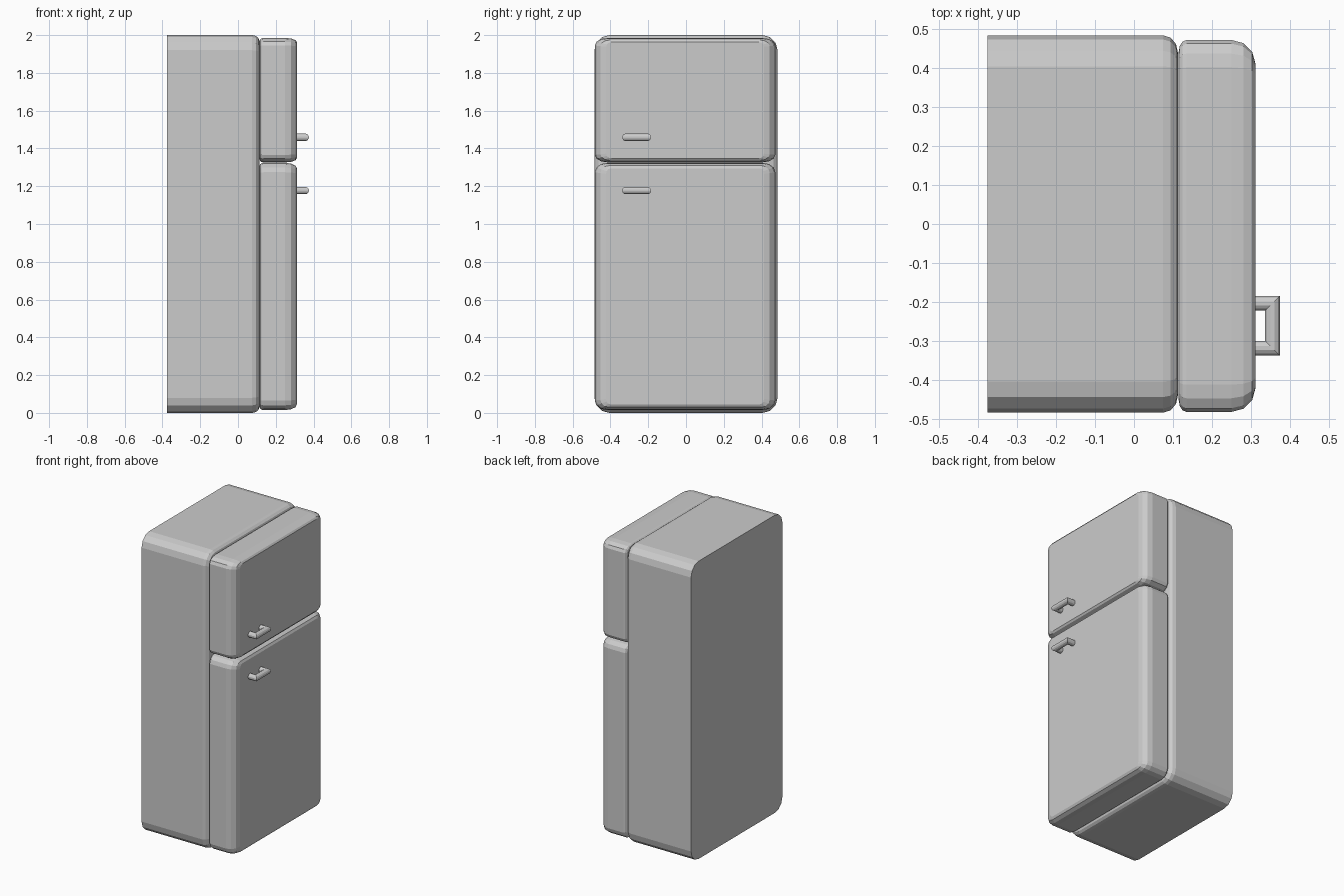
import bpy, bmesh
from math import sin, cos, pi

if "Cube" in bpy.data.objects:
    bpy.data.objects.remove(bpy.data.objects["Cube"])


def loft(name, rings):
    # Skin a series of closed rings and cap both ends
    bm = bmesh.new()
    loops = [[bm.verts.new(p) for p in ring] for ring in rings]
    n = len(loops[0])
    for a, b in zip(loops, loops[1:]):
        for i in range(n):
            j = (i + 1) % n
            bm.faces.new((a[i], a[j], b[j], b[i]))
    bm.faces.new(loops[0][::-1])
    bm.faces.new(loops[-1])
    bmesh.ops.recalc_face_normals(bm, faces=bm.faces)
    mesh = bpy.data.meshes.new(name)
    bm.to_mesh(mesh)
    bm.free()
    obj = bpy.data.objects.new(name, mesh)
    bpy.context.collection.objects.link(obj)
    return obj


def outline(x, y0, y1, z0, z1, ry, rz, seg=3):
    # Rounded rectangle in the YZ plane
    pts = []
    corners = [(y1 - ry, z1 - rz), (y0 + ry, z1 - rz),
               (y0 + ry, z0 + rz), (y1 - ry, z0 + rz)]
    for q, (cy, cz) in enumerate(corners):
        for k in range(seg + 1):
            a = pi / 2 * (q + k / seg)
            pts.append((x, cy + ry * cos(a), cz + rz * sin(a)))
    return pts


def rounded_box(name, y, z, ry, rz, sections):
    # Each section is (x, y inset, z inset)
    rings = []
    for x, dy, dz in sections:
        rings.append(outline(x, y[0] + dy, y[1] - dy, z[0] + dz, z[1] - dz,
                             max(ry - dy * 0.7, 0.012), max(rz - dz * 0.7, 0.012)))
    return loft(name, rings)


def edge(x0, x1, dy, dz, steps=3):
    # Quarter-ellipse edge rounding ending at x1
    return [(x0 + (x1 - x0) * sin(pi / 2 * k / steps),
             dy * (1 - cos(pi / 2 * k / steps)),
             dz * (1 - cos(pi / 2 * k / steps))) for k in range(steps + 1)]


# Cabinet: sharp back, rounded front rim
rounded_box("cabinet", (-0.485, 0.485), (0, 2), 0.08, 0.08,
            [(-0.377, 0, 0)] + edge(0.075, 0.113, 0.045, 0.03))

# Doors: slightly rounded rear rim, softer front rim
for name, z, ry, rz, dz in (("fridge_door", (0.015, 1.324), 0.065, 0.05, 0.03),
                            ("freezer_door", (1.326, 1.985), 0.07, 0.04, 0.022)):
    rear = edge(0.135, 0.115, 0.03, 0.015)[::-1]
    rounded_box(name, (-0.483, 0.473), z, ry, rz,
                rear + edge(0.25, 0.312, 0.06, dz))


# Handles: mitred round bar bent into a U
def handle(name, z, r=0.0195, sides=12):
    x_in, xc, ya, yb = 0.305, 0.356, -0.319, -0.204
    ang = [2 * pi * (k + 0.5) / sides for k in range(sides)]
    rings = [[], [], [], []]
    for a in ang:
        c, h = r * cos(a), z + r * sin(a)
        rings[0].append((x_in, ya - c, h))
        rings[1].append((xc + c, ya - c, h))
        rings[2].append((xc + c, yb + c, h))
        rings[3].append((x_in, yb + c, h))
    loft(name, rings)


handle("fridge_handle", 1.177)
handle("freezer_handle", 1.459)
